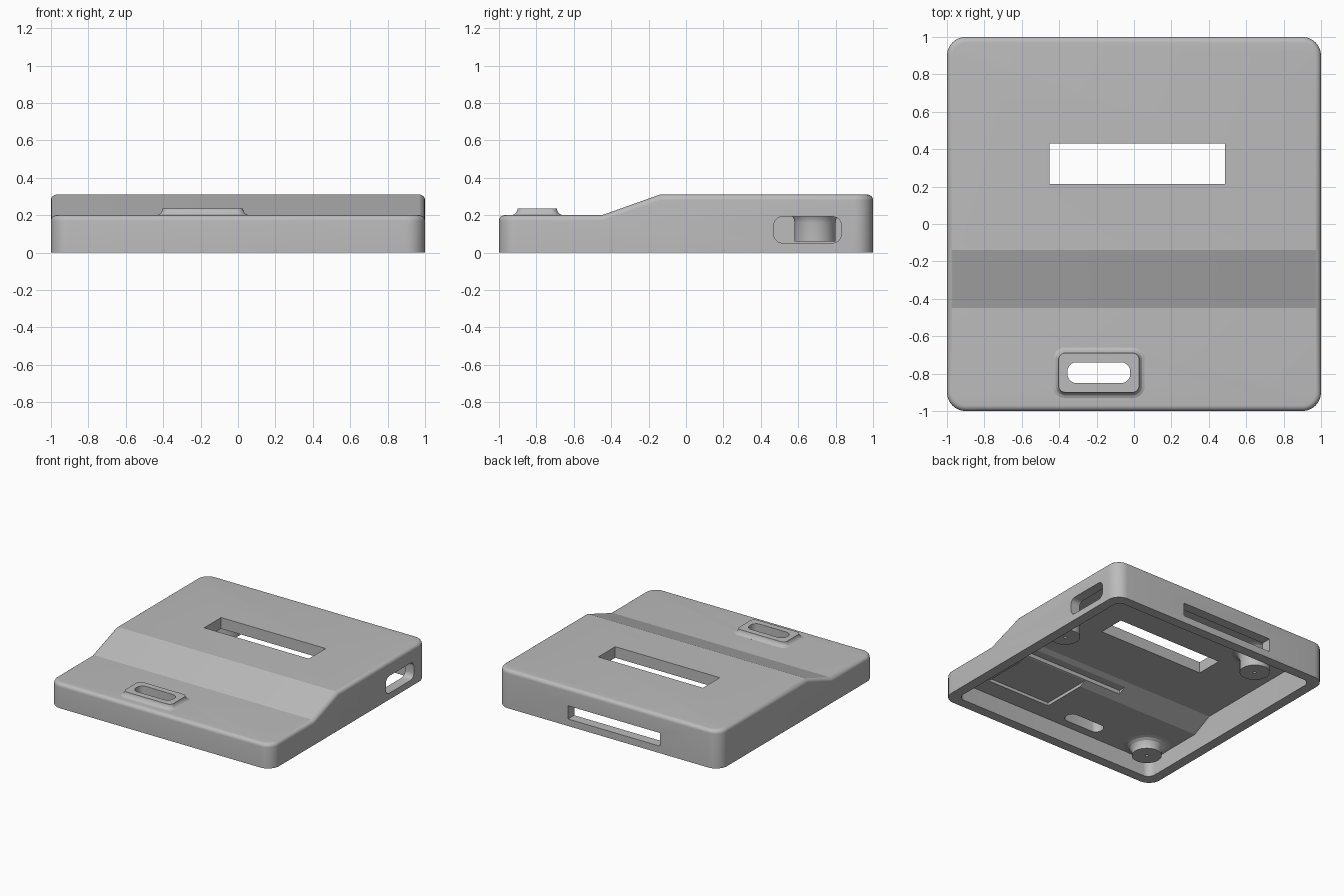
import bpy, bmesh
from math import cos, sin, pi, radians
from mathutils import Matrix

if "Cube" in bpy.data.objects:
    bpy.data.objects.remove(bpy.data.objects["Cube"], do_unlink=True)

grey = bpy.data.materials.new("plain grey")
grey.use_nodes = True
grey.diffuse_color = (0.5, 0.5, 0.5, 1)
grey.node_tree.nodes["Principled BSDF"].inputs["Base Color"].default_value = (0.5, 0.5, 0.5, 1)


def finish(name, bm):
    bmesh.ops.recalc_face_normals(bm, faces=bm.faces)
    mesh = bpy.data.meshes.new(name)
    bm.to_mesh(mesh)
    bm.free()
    mesh.materials.append(grey)
    obj = bpy.data.objects.new(name, mesh)
    bpy.context.collection.objects.link(obj)
    return obj


def prism(name, profile, half, corner, edge=0):
    """Side profile (y, z) extruded along x, with rounded corners and top rim."""
    bm = bmesh.new()
    face = bm.faces.new([bm.verts.new((-half, y, z)) for y, z in profile])
    ext = bmesh.ops.extrude_face_region(bm, geom=[face])["geom"]
    moved = [v for v in ext if isinstance(v, bmesh.types.BMVert)]
    bmesh.ops.translate(bm, vec=(2 * half, 0, 0), verts=moved)
    bmesh.ops.recalc_face_normals(bm, faces=bm.faces)
    upright = [e for e in bm.edges
               if (e.verts[0].co - e.verts[1].co).xy.length < 1e-5]
    bmesh.ops.bevel(bm, geom=upright, offset=corner, segments=8,
                    profile=0.5, affect='EDGES')
    if edge:
        bm.normal_update()
        rim = []
        for e in bm.edges:
            low, high = sorted(f.normal.z for f in e.link_faces)
            if high > 0.5 and abs(low) < 0.1:
                rim.append(e)
        bmesh.ops.bevel(bm, geom=rim, offset=edge, segments=6,
                        profile=0.5, affect='EDGES')
    return finish(name, bm)


def loft(name, rings, matrix=Matrix(), steps=8):
    """Stack of rounded rectangles (half width, half depth, radius, height)."""
    bm = bmesh.new()
    loops = []
    for hx, hy, r, z in rings:
        loop = []
        for q, (sx, sy) in enumerate(((1, 1), (-1, 1), (-1, -1), (1, -1))):
            # full circles share the quarter points, so leave the last one out
            for i in range(steps):
                a = pi / 2 * (q + (i + 0.5) / steps)
                loop.append(bm.verts.new((sx * (hx - r) + r * cos(a),
                                          sy * (hy - r) + r * sin(a), z)))
        loops.append(loop)
    for a, b in zip(loops, loops[1:]):
        for i in range(len(a)):
            j = (i + 1) % len(a)
            bm.faces.new((a[i], a[j], b[j], b[i]))
    bm.faces.new(loops[0])
    bm.faces.new(loops[-1])
    bm.transform(matrix)
    return finish(name, bm)


def box(name, low, high):
    bm = bmesh.new()
    bmesh.ops.create_cube(bm, size=1)
    for v in bm.verts:
        v.co = [(a + b) / 2 + c * (b - a) for a, b, c in zip(low, high, v.co)]
    return finish(name, bm)


def cut(obj, cutter):
    mod = obj.modifiers.new("cut", 'BOOLEAN')
    mod.operation = 'DIFFERENCE'
    mod.solver = 'EXACT'
    mod.object = cutter
    bpy.context.view_layer.objects.active = obj
    bpy.ops.object.modifier_apply(modifier=mod.name)


# Stepped outer cover
cover = prism("cover_shell", [(-1, 0), (-1, 0.2), (-0.45, 0.2), (-0.14, 0.31),
                              (1, 0.31), (1, 0)], 1, 0.1, 0.03)

# Raised bezel around the button slot
move = Matrix.Translation((-0.188, -0.795, 0))
flare = [(0.035, 0.19), (0.03, 0.2), (0.016, 0.206), (0.007, 0.215),
         (0.002, 0.225), (0, 0.235)]
bezel = loft("button_bezel", [(0.215 + d, 0.105 + d, 0.035 + d, z) for d, z in flare], move)

# Cutters: cavity, openings and inner recesses
button = loft("button_slot_cutter", [(0.168, 0.056, 0.05, z) for z in (0.05, 0.4)], move)
side = Matrix.Translation((0.8, 0.65, 0.122)) @ Matrix.Rotation(pi / 2, 4, 'Y')
cutters = [
    prism("cavity_cutter", [(-0.92, -0.1), (-0.92, 0.14), (-0.4, 0.14), (-0.235, 0.22),
                            (0.92, 0.22), (0.92, -0.1)], 0.92, 0.06),
    box("display_cutter", (-0.453, 0.213, 0.1), (0.487, 0.43, 0.5)),
    box("rear_slot_cutter", (-0.465, 0.8, 0.057), (0.36, 1.2, 0.164)),
    loft("side_slot_cutter", [(0.07, 0.18, 0.045, z) for z in (0, 0.4)], side),
    box("square_recess_cutter", (0.18, -0.77, 0.1), (0.75, -0.25, 0.165)),
    box("step_recess_cutter", (-0.145, -0.34, 0.1), (0.75, -0.22, 0.2)),
    button,
]
for cutter in cutters:
    cut(cover, cutter)
cut(bezel, button)
for cutter in cutters:
    bpy.data.objects.remove(cutter, do_unlink=True)

# Flared screw posts under the top
parts = [cover, bezel]
posts = (("rear_right_post", -0.58, 0.69, 0.22),
         ("front_right_post", -0.76, -0.76, 0.14),
         ("middle_left_post", 0.82, 0.19, 0.22))
for name, x, y, top in posts:
    rings = [(0.012, 0.12), (0.012, 0.06), (0.11, 0.06), (0.11, top - 0.06),
             (0.114, top - 0.04), (0.125, top - 0.02), (0.145, top - 0.006),
             (0.17, top), (0.17, top + 0.01)]
    parts.append(loft(name, [(r, r, r, z) for r, z in rings],
                      Matrix.Translation((x, y, 0))))

# Smooth rounded areas, crisp edges
bpy.ops.object.select_all(action='DESELECT')
for part in parts:
    part.select_set(True)
bpy.context.view_layer.objects.active = cover
bpy.ops.object.shade_smooth_by_angle(angle=radians(19))
